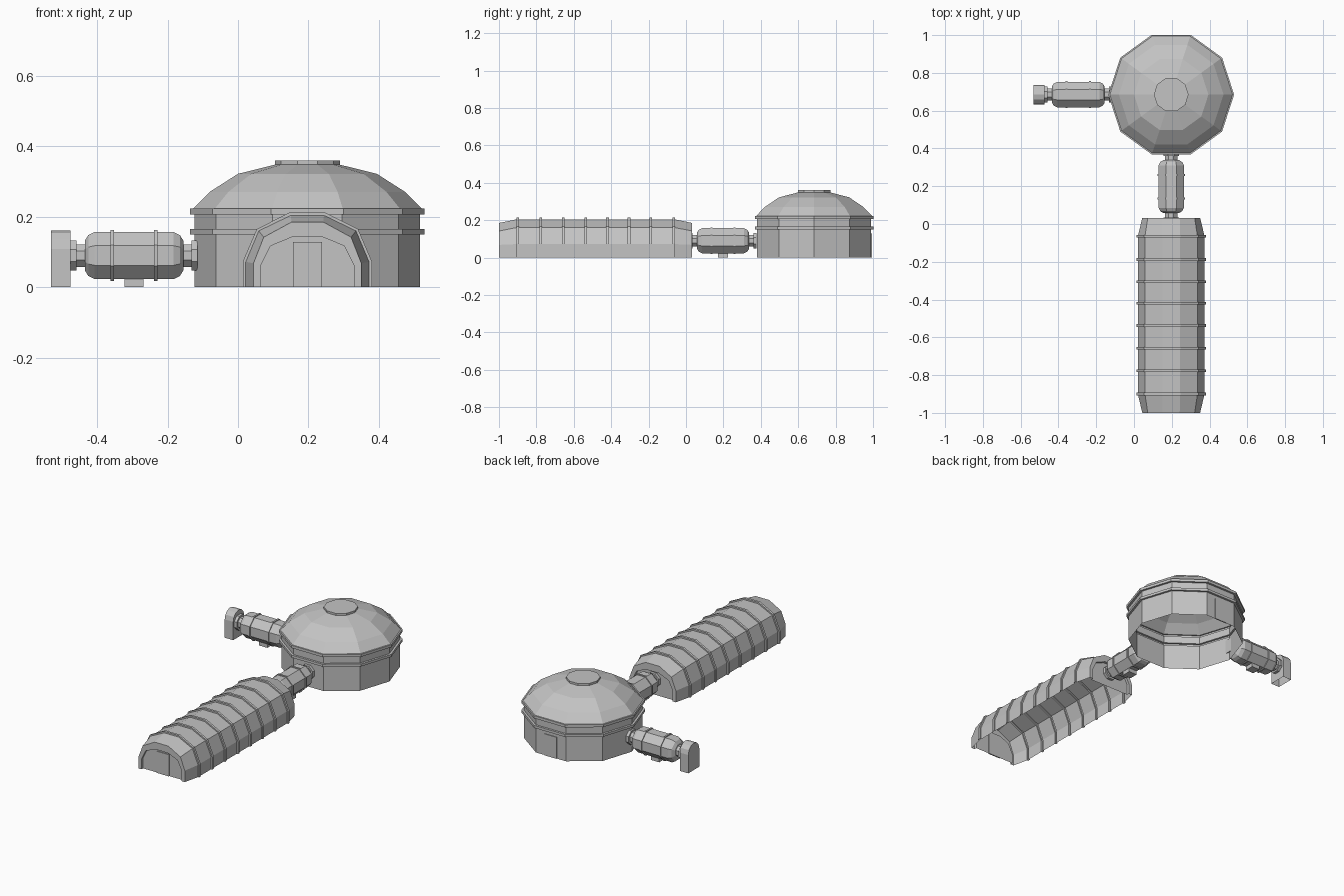
import bpy, bmesh, math
from mathutils import Matrix, Vector

if "Cube" in bpy.data.objects:
    bpy.data.objects.remove(bpy.data.objects["Cube"], do_unlink=True)

grey = bpy.data.materials.new("matte grey")
grey.use_nodes = True
grey.diffuse_color = (0.55, 0.55, 0.55, 1)
grey.node_tree.nodes["Principled BSDF"].inputs["Base Color"].default_value = grey.diffuse_color

CX, CY = 0.197, 0.685      # centre of the dome
PIPE_Z = 0.09


def loft(name, rings, closed=True, cap_start=False, cap_end=False, matrix=None):
    """Skin a list of equal-length point rings into one flat-shaded mesh."""
    bm = bmesh.new()
    rows = [[bm.verts.new(p) for p in ring] for ring in rings]
    n = len(rows[0])
    for a, b in zip(rows, rows[1:]):
        for i in range(n if closed else n - 1):
            j = (i + 1) % n
            bm.faces.new((a[i], a[j], b[j], b[i]))
    if cap_start:
        bm.faces.new(rows[0][::-1])
    if cap_end:
        bm.faces.new(rows[-1])
    bmesh.ops.recalc_face_normals(bm, faces=bm.faces)
    if matrix:
        bm.transform(matrix)
    mesh = bpy.data.meshes.new(name)
    bm.to_mesh(mesh)
    bm.free()
    mesh.materials.append(grey)
    obj = bpy.data.objects.new(name, mesh)
    bpy.context.collection.objects.link(obj)
    return obj


def revolve(name, profile, sides, turn=0.0, matrix=None, **caps):
    """Spin (radius, height) pairs around z."""
    rings = [[(r * math.cos(turn + math.tau * i / sides),
               r * math.sin(turn + math.tau * i / sides), z)
              for i in range(sides)] for r, z in profile]
    return loft(name, rings, matrix=matrix, **caps)


def box(name, low, high):
    (x0, y0, z0), (x1, y1, z1) = low, high
    rings = [[(x0, y0, z), (x1, y0, z), (x1, y1, z), (x0, y1, z)] for z in (z0, z1)]
    return loft(name, rings, cap_start=True, cap_end=True)


# Dome: ten-sided shell with two flanges, open underneath
WALL, FLANGE = 0.32, 0.333
revolve("dome", [
    (WALL, 0), (WALL, 0.15), (FLANGE, 0.15), (FLANGE, 0.165), (WALL, 0.165),
    (WALL, 0.207), (FLANGE, 0.207), (FLANGE, 0.223), (0.325, 0.223),
    (0.277, 0.271), (0.197, 0.322), (0.092, 0.348), (0.092, 0.36)],
    10, matrix=Matrix.Translation((CX, CY, 0)), cap_end=True)
back_y = CY + WALL * math.cos(math.pi / 10)
box("dome_door", (CX - 0.04, back_y - 0.002, 0), (CX + 0.04, back_y + 0.004, 0.128))


# Long hall: faceted arch with ribs, tapered ends and recessed end walls
def arch(y, half):
    pts = [(x, z) for x, z in half]
    outline = [(-x, z) for x, z in pts] + [(x, z) for x, z in reversed(pts)]
    return [(CX + x, y, z) for x, z in outline]


BODY = [(0.175, 0), (0.175, 0.072), (0.138, 0.16), (0.047, 0.204)]
RIB = [(0.183, 0), (0.183, 0.074), (0.144, 0.165), (0.049, 0.213)]
END = [(0.153, 0), (0.153, 0.068), (0.124, 0.142), (0.045, 0.185)]
INNER = [(0.132, 0), (0.132, 0.062), (0.105, 0.117), (0.042, 0.143)]
FRONT, BACK, RECESS, RIB_HALF = -1.0, 0.033, 0.015, 0.007
rib_ys = [-0.9, -0.777, -0.657, -0.537, -0.42, -0.305, -0.188, -0.065]

stations = [(FRONT + RECESS, INNER), (FRONT, INNER), (FRONT, END)]
for y in rib_ys:
    stations += [(y - RIB_HALF, BODY), (y - RIB_HALF, RIB),
                 (y + RIB_HALF, RIB), (y + RIB_HALF, BODY)]
stations += [(BACK, END), (BACK, INNER), (BACK - RECESS, INNER)]
loft("hall", [arch(y, s) for y, s in stations], closed=False,
     cap_start=True, cap_end=True)
box("hall_door", (CX - 0.041, FRONT + RECESS - 0.005, 0),
    (CX + 0.041, FRONT + RECESS + 0.002, 0.129))


# Connector modules: octagonal capsule, collars, end flanges and a foot
def connector(name, centre, axis):
    place = Matrix.Translation(centre) @ Vector(axis).to_track_quat("Z", "Y").to_matrix().to_4x4()
    k = 1 / math.cos(math.pi / 8)
    half = [(0.0, 0.18), (0.042, 0.18), (0.042, 0.163), (0.032, 0.163), (0.032, 0.14),
            (0.042, 0.14), (0.058, 0.13), (0.067, 0.112),
            (0.067, 0.067), (0.072, 0.067), (0.072, 0.057), (0.067, 0.057)]
    half = half[1:]
    profile = [(r * k, -h) for r, h in half] + [(r * k, h) for r, h in reversed(half)]
    revolve(name + "_module", profile, 8, math.pi / 8, place, cap_start=True, cap_end=True)
    x, y, _ = centre
    box(name + "_foot", (x - 0.027, y - 0.027, 0), (x + 0.027, y + 0.027, 0.035))


connector("side_connector", (-0.295, CY, PIPE_Z), (1, 0, 0))
connector("hall_connector", (CX, 0.198, PIPE_Z), (0, 1, 0))

# Entrance block: round-topped, hollow underneath
GATE_R, GATE_Z = 0.052, 0.109
outline = [(-GATE_R, 0)] + [
    (-GATE_R * math.cos(math.pi * i / 6), GATE_Z + GATE_R * math.sin(math.pi * i / 6))
    for i in range(7)] + [(GATE_R, 0)]
loft("entrance_block", [[(x, CY + y, z) for y, z in outline] for x in (-0.531, -0.475)],
     closed=False, cap_start=True, cap_end=True)
